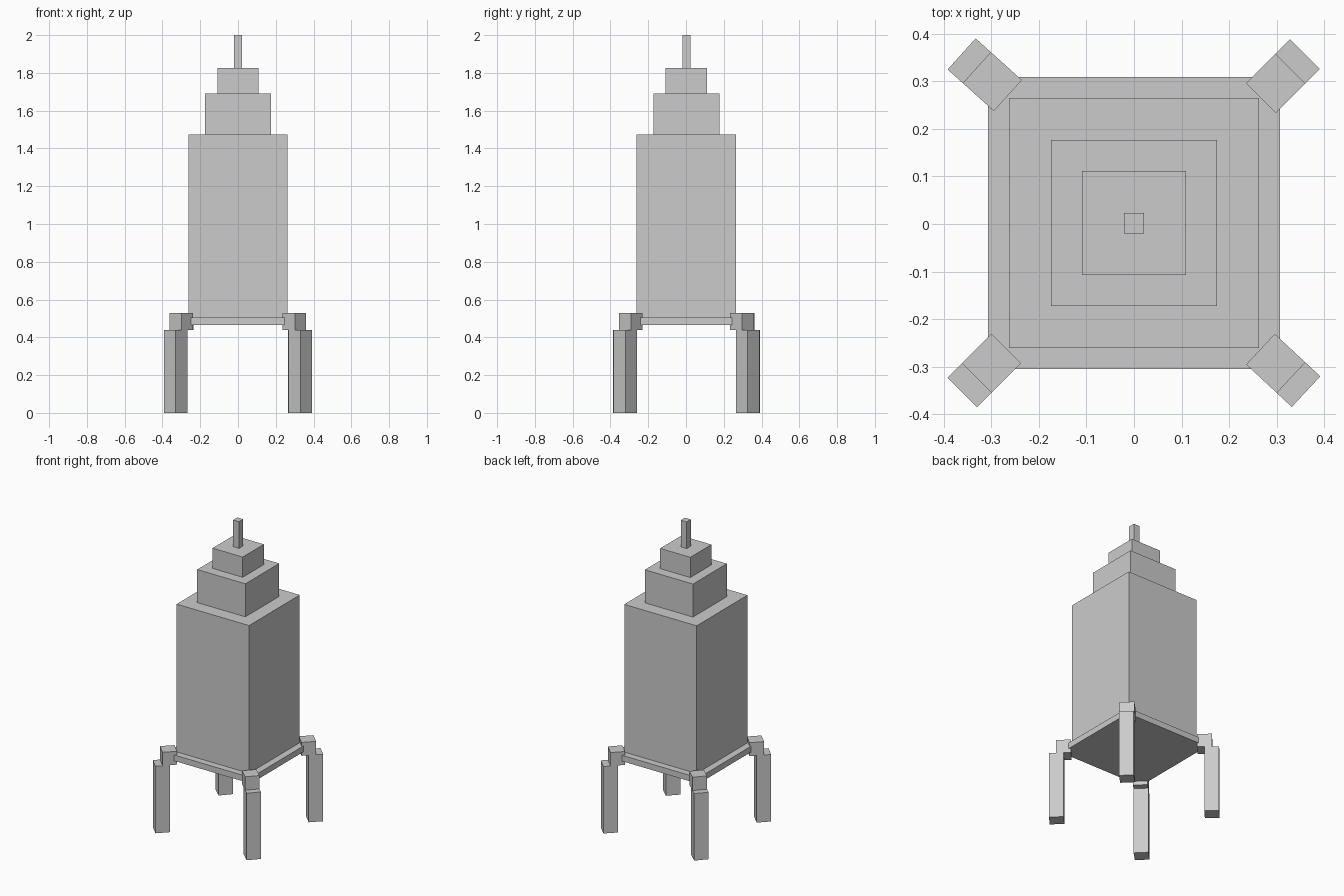
import bpy
from math import radians
from mathutils import Matrix, Vector

cube = bpy.data.objects.get("Cube")
if cube:
    bpy.data.objects.remove(cube, do_unlink=True)

grey = bpy.data.materials.new("light_grey")
grey.use_nodes = True
colour = (0.6, 0.6, 0.6, 1)
grey.diffuse_color = colour
grey.node_tree.nodes["Principled BSDF"].inputs["Base Color"].default_value = colour


def box(name, centre, size, bottom, top, angle=0):
    """Upright box turned about z by an angle in degrees."""
    bpy.ops.mesh.primitive_cube_add(size=1)
    obj = bpy.context.object
    obj.name = name
    place = Matrix.Translation(Vector((*centre, (bottom + top) / 2)))
    turn = Matrix.Rotation(radians(angle), 4, "Z")
    scale = Matrix.Diagonal((*size, top - bottom, 1))
    obj.data.transform(place @ turn @ scale)
    obj.data.materials.append(grey)
    return obj


# Stepped tower on a thin base plate
tiers = [
    ("base_plate", 0.614, 0.466, 0.505),
    ("tower_body", 0.526, 0.505, 1.475),
    ("lower_step", 0.35, 1.475, 1.692),
    ("upper_step", 0.219, 1.692, 1.825),
    ("spire", 0.043, 1.825, 2.0),
]
for name, width, bottom, top in tiers:
    box(name, (0, 0.002), (width, width), bottom, top)

# Corner legs, each hung from a bracket that overlaps the plate corner
WIDTH = 0.088
OFFSET = 0.0215
corners = [
    ("back_left", 0.313, 0.311, 45),
    ("back_right", -0.314, 0.314, 138),
    ("front_right", -0.315, -0.308, 225),
    ("front_left", 0.314, -0.308, -43),
]
for corner, x, y, angle in corners:
    outward = Matrix.Rotation(radians(angle), 2) @ Vector((OFFSET, 0))
    middle = Vector((x, y))
    box(corner + "_bracket", middle - outward, (WIDTH, WIDTH), 0.44, 0.528, angle)
    box(corner + "_leg", middle + outward, (WIDTH, WIDTH), 0, 0.44, angle)
